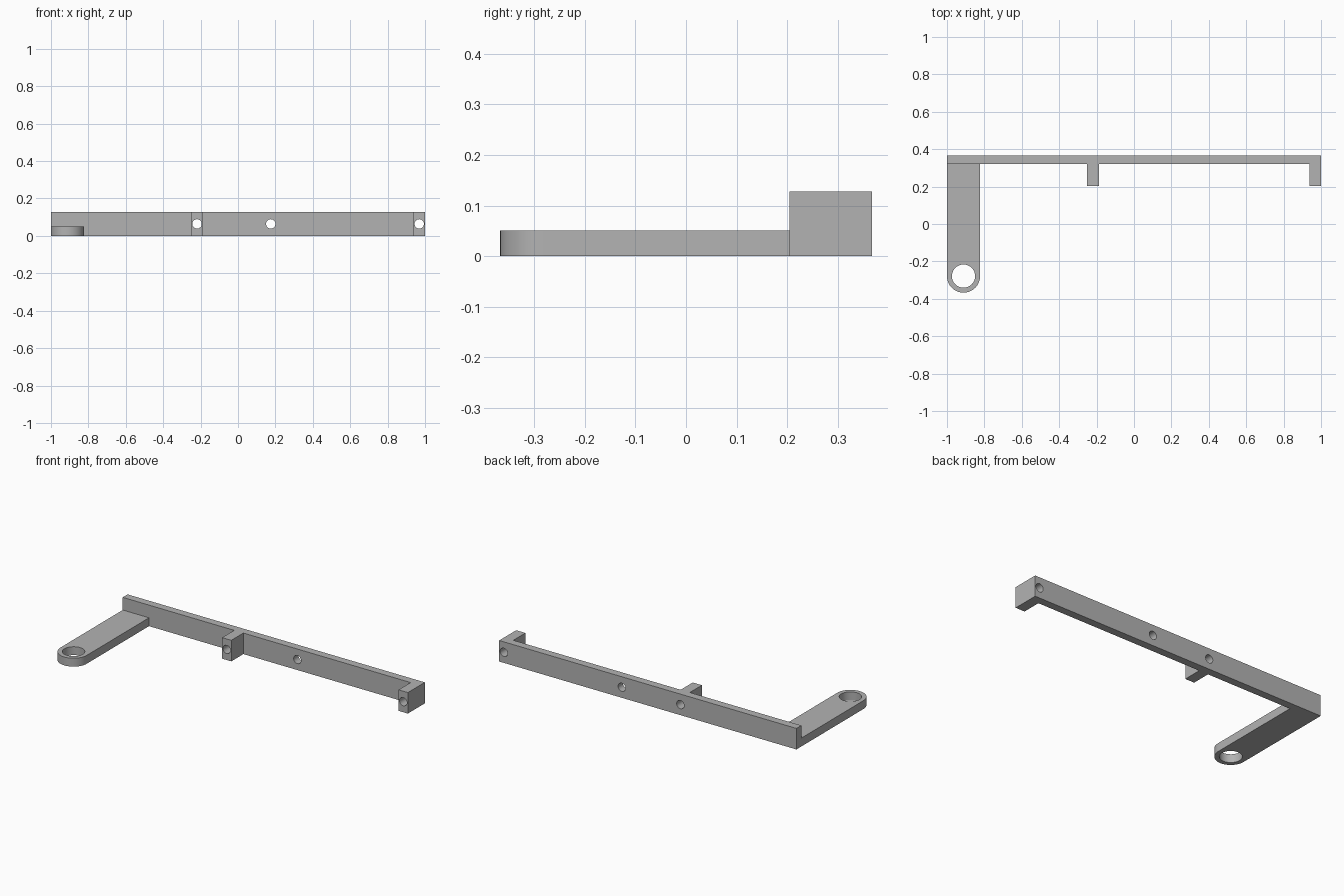
import bpy, bmesh
from math import pi, sin, cos
from mathutils import Matrix

cube = bpy.data.objects.get("Cube")
if cube:
    bpy.data.objects.remove(cube, do_unlink=True)

grey = bpy.data.materials.new("plain grey")
grey.use_nodes = True
colour = (0.45, 0.45, 0.45, 1)
grey.diffuse_color = colour
grey.node_tree.nodes["Principled BSDF"].inputs["Base Color"].default_value = colour


def prism(name, outline, height):
    """Extrude a flat outline upward from the ground."""
    bm = bmesh.new()
    face = bm.faces.new([bm.verts.new((x, y, 0)) for x, y in outline])
    top = bmesh.ops.extrude_face_region(bm, geom=[face])["geom"]
    bmesh.ops.translate(bm, vec=(0, 0, height),
                        verts=[v for v in top if isinstance(v, bmesh.types.BMVert)])
    bmesh.ops.recalc_face_normals(bm, faces=bm.faces)
    return finish(name, bm)


def finish(name, bm):
    mesh = bpy.data.meshes.new(name)
    bm.to_mesh(mesh)
    bm.free()
    mesh.materials.append(grey)
    obj = bpy.data.objects.new(name, mesh)
    bpy.context.collection.objects.link(obj)
    return obj


def drill(target, centre, radius, axis):
    """Cut a round through hole, then discard the cutter."""
    bm = bmesh.new()
    turn = Matrix.Rotation(pi / 2, 4, "X") if axis == "Y" else Matrix()
    bmesh.ops.create_cone(bm, cap_ends=True, segments=48, radius1=radius,
                          radius2=radius, depth=0.6,
                          matrix=Matrix.Translation(centre) @ turn)
    cutter = finish("hole_cutter", bm)
    cutter.hide_render = True
    mod = target.modifiers.new("hole", "BOOLEAN")
    mod.operation, mod.solver, mod.object = "DIFFERENCE", "EXACT", cutter
    bpy.context.view_layer.objects.active = target
    bpy.ops.object.modifier_apply(modifier=mod.name)
    bpy.data.objects.remove(cutter, do_unlink=True)


# Long rail with a middle lug and an end lug
back, front, lug = 0.367, 0.32, 0.204
rail_height = 0.128
rail = prism("rail_with_lugs", [
    (-1, back), (-1, front), (-0.25, front), (-0.25, lug), (-0.188, lug),
    (-0.188, front), (0.938, front), (0.938, lug), (1, lug), (1, back)], rail_height)
for x in (-0.219, 0.175, 0.969):
    drill(rail, (x, 0.3, rail_height / 2), 0.025, "Y")

# Flat arm with a rounded, bored end
radius, steps = 0.0885, 32
cx, cy = -1 + radius, -0.367 + radius
end = [(cx - radius * cos(pi * i / steps), cy - radius * sin(pi * i / steps))
       for i in range(steps + 1)]
arm = prism("mounting_arm", [(-1, front)] + end + [(cx + radius, front)], 0.051)
drill(arm, (cx, cy, 0), 0.062, "Z")

# Smooth bores and rounded end, crisp corners
for obj in (rail, arm):
    bpy.ops.object.select_all(action="DESELECT")
    obj.select_set(True)
    bpy.context.view_layer.objects.active = obj
    bpy.ops.object.shade_smooth_by_angle(angle=pi / 6)
